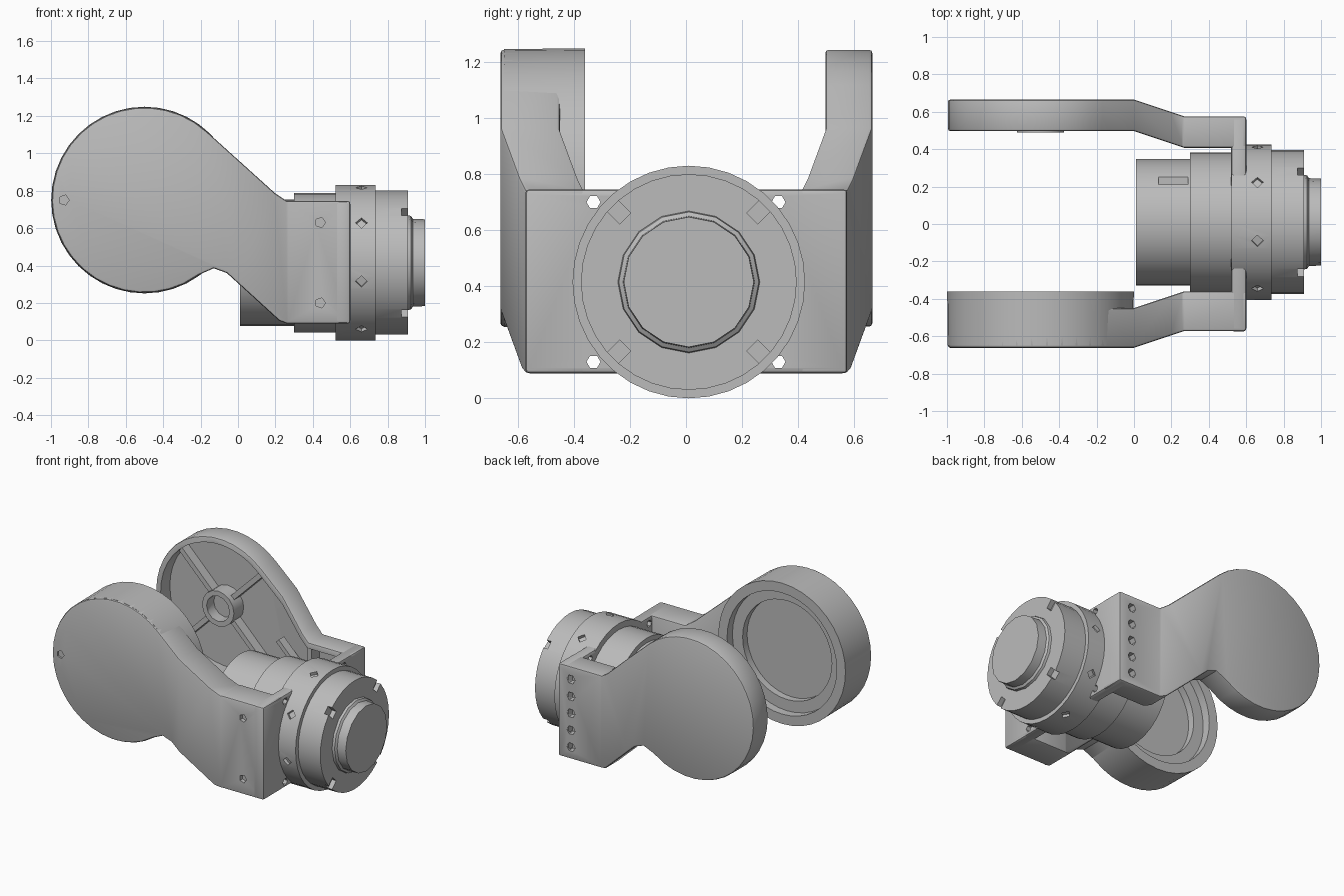
import bpy
import bmesh
from math import sin, cos, pi, radians
from mathutils import Matrix, Vector

if "Cube" in bpy.data.objects:
    bpy.data.objects.remove(bpy.data.objects["Cube"], do_unlink=True)

grey = bpy.data.materials.new("machined_grey")
grey.use_nodes = True
grey.diffuse_color = (0.5, 0.5, 0.5, 1)
grey.node_tree.nodes["Principled BSDF"].inputs["Base Color"].default_value = (0.5, 0.5, 0.5, 1)

DISC = Vector((-0.5, 0, 0.75))      # pivot disc centre
AXIS = Vector((0, 0.01, 0.415))     # motor axis


def to_object(name, bm):
    bmesh.ops.recalc_face_normals(bm, faces=bm.faces)
    mesh = bpy.data.meshes.new(name)
    bm.to_mesh(mesh)
    bm.free()
    mesh.materials.append(grey)
    obj = bpy.data.objects.new(name, mesh)
    bpy.context.collection.objects.link(obj)
    return obj


def finish(obj, cutters=(), bevel=0):
    """Bevel, cut, then shade the part."""
    bpy.ops.object.select_all(action='DESELECT')
    obj.select_set(True)
    bpy.context.view_layer.objects.active = obj
    if bevel:
        mod = obj.modifiers.new("bevel", 'BEVEL')
        mod.width, mod.segments, mod.angle_limit = bevel, 2, radians(50)
        bpy.ops.object.modifier_apply(modifier=mod.name)
    for cutter in cutters:
        mod = obj.modifiers.new("cut", 'BOOLEAN')
        mod.object, mod.operation, mod.solver = cutter, 'DIFFERENCE', 'EXACT'
        bpy.ops.object.modifier_apply(modifier=mod.name)
    bpy.ops.object.shade_smooth_by_angle(angle=radians(30))
    return obj


def add_lathe(bm, profile, centre, axis, sides):
    """Closed solid turned from (position, radius) pairs along an axis."""
    rings = []
    for pos, r in profile:
        ring = []
        for i in range(sides):
            a = 2 * pi * i / sides
            u, v = r * cos(a), r * sin(a)
            p = Vector((pos, u, v)) if axis == 'X' else Vector((u, pos, v))
            ring.append(bm.verts.new(centre + p))
        rings.append(ring)
    for a, b in zip(rings, rings[1:]):
        for i in range(sides):
            j = (i + 1) % sides
            bm.faces.new((a[i], a[j], b[j], b[i]))
    bm.faces.new(rings[0])
    bm.faces.new(rings[-1])


def lathe(name, profile, centre, axis, sides=32):
    bm = bmesh.new()
    add_lathe(bm, profile, centre, axis, sides)
    return to_object(name, bm)


def add_box(bm, centre, size, turn=Matrix()):
    bmesh.ops.create_cube(bm, size=1, matrix=Matrix.Translation(centre) @ turn @ Matrix.Diagonal((*size, 1)))


def helper(obj):
    obj.hide_render = True
    obj.hide_viewport = True
    return obj


def arm_outline(inset=0):
    """Disc blending into a square tail, in x and z, optionally shrunk."""
    steps = 26
    pts = []
    for i in range(steps + 1):
        a = radians(48 + (295 - 48) * i / steps)
        pts.append(Vector((-0.5 + 0.495 * cos(a), 0.75 + 0.495 * sin(a))))
    pts += [Vector(p) for p in ((-0.21, 0.35), (-0.13, 0.385), (-0.06, 0.36), (0.22, 0.105),
                                (0.26, 0.09), (0.6, 0.09), (0.6, 0.745), (0.26, 0.745), (0.2, 0.785))]
    if not inset:
        return pts
    out = []
    for i, p in enumerate(pts):
        n1 = (p - pts[i - 1]).normalized()
        n2 = (pts[(i + 1) % len(pts)] - p).normalized()
        n1, n2 = Vector((-n1.y, n1.x)), Vector((-n2.y, n2.x))
        out.append(p + (n1 + n2) * inset / (1 + n1.dot(n2)))
    return out


def arm(name, side, inner, outer, inset=0):
    """Extrude the outline in y, then bend the tail inward by position."""
    bm = bmesh.new()
    face = bm.faces.new([bm.verts.new((p.x, inner, p.y)) for p in arm_outline(inset)])
    ext = bmesh.ops.extrude_face_region(bm, geom=[face])
    for v in ext["geom"]:
        if isinstance(v, bmesh.types.BMVert):
            v.co.y = outer
    for x in (0.0, 0.27):
        bmesh.ops.bisect_plane(bm, geom=bm.verts[:] + bm.edges[:] + bm.faces[:],
                               plane_co=(x, 0, 0), plane_no=(1, 0, 0))
    for v in bm.verts:
        v.co.y = side * (v.co.y - 0.09 * min(max(v.co.x / 0.27, 0), 1))
    return to_object(name, bm)


# Screw holes in the arms, front and back
bm = bmesh.new()
for x, z in ((0.44, 0.63), (0.44, 0.2), (-0.93, 0.75)):
    y = -0.66 if x < 0 else -0.575
    add_lathe(bm, [(y - 0.03, 0.028), (y + 0.03, 0.028)], Vector((x, 0, z)), 'Y', 5)
front_holes = helper(to_object("front_screw_cutter", bm))
bm = bmesh.new()
for i in range(5):
    add_lathe(bm, [(0.53, 0.032), (0.61, 0.032)], Vector((0.5, 0, 0.175 + 0.12 * i)), 'Y', 6)
back_holes = helper(to_object("back_screw_cutter", bm))

# Front arm with its deep stepped housing
recess = helper(lathe("housing_cutter", [(-0.47, 0.35), (-0.42, 0.35), (-0.42, 0.43), (-0.3, 0.43)],
                      DISC, 'Y', 40))
finish(arm("front_arm", -1, 0.45, 0.662), [recess, front_holes], bevel=0.012)
finish(lathe("front_housing", [(-0.65, 0.496), (-0.36, 0.499)], DISC, 'Y', 40), [recess])

# Back arm, hollowed from the inside
pocket = helper(arm("pocket_cutter", 1, 0.4, 0.6, 0.04))
finish(arm("back_arm", 1, 0.497, 0.665), [pocket, back_holes], bevel=0.012)

# Hub ring and diagonal ribs inside the back arm
bore = helper(lathe("hub_cutter", [(0.4, 0.09), (0.57, 0.09)], DISC, 'Y', 12))
finish(lathe("back_hub", [(0.49, 0.125), (0.62, 0.125)], DISC, 'Y', 16), [bore])
bm = bmesh.new()
for i in range(4):
    a = pi / 4 + i * pi / 2
    turn = Matrix.Rotation(-a, 4, 'Y')
    add_box(bm, DISC + Vector((0.29 * cos(a), 0.57, 0.29 * sin(a))), (0.36, 0.08, 0.035), turn)
add_box(bm, Vector((0.1, 0.53, 0.5)), (0.4, 0.06, 0.03), Matrix.Rotation(radians(45), 4, 'Y'))
add_box(bm, Vector((0.27, 0.46, 0.42)), (0.03, 0.09, 0.62))
finish(to_object("back_ribs", bm))

# Mounting plate that joins the arms around the motor
bm = bmesh.new()
for sy in (-1, 1):
    for z in (0.13, 0.7):
        add_lathe(bm, [(0.48, 0.025), (0.65, 0.025)], Vector((0, sy * 0.33, z)), 'X', 6)
plate_holes = helper(to_object("plate_hole_cutter", bm))
bm = bmesh.new()
add_box(bm, Vector((0.56, 0, 0.4175)), (0.082, 1.15, 0.657))
finish(to_object("mounting_plate", bm), [plate_holes], bevel=0.018)

# Motor body, with radial screw holes, face notches and a cable slot
bm = bmesh.new()
for i in range(8):
    a = radians(14 + 45 * i)
    add_box(bm, AXIS + Vector((0.66, 0.415 * cos(a), 0.415 * sin(a))), (0.045, 0.045, 0.045),
            Matrix.Rotation(a, 4, 'X') @ Matrix.Rotation(pi / 4, 4, 'Y'))
for i in range(4):
    a = pi / 4 + i * pi / 2
    add_box(bm, AXIS + Vector((0.905, 0.36 * cos(a), 0.36 * sin(a))), (0.06, 0.08, 0.055),
            Matrix.Rotation(a, 4, 'X'))
add_box(bm, Vector((0.21, 0.24, 0.68)), (0.16, 0.06, 0.06))
motor_cuts = helper(to_object("motor_cutter", bm))
finish(lathe("motor_body", [(0.012, 0.338), (0.3, 0.338), (0.3, 0.372), (0.52, 0.372), (0.52, 0.415),
                            (0.735, 0.415), (0.735, 0.385), (0.908, 0.385)], AXIS, 'X', 36), [motor_cuts])

# Output cap
finish(lathe("output_cap", [(0.9, 0.255), (0.925, 0.25), (0.935, 0.235), (1.0, 0.232)], AXIS, 'X', 16))

bpy.ops.object.select_all(action='DESELECT')
